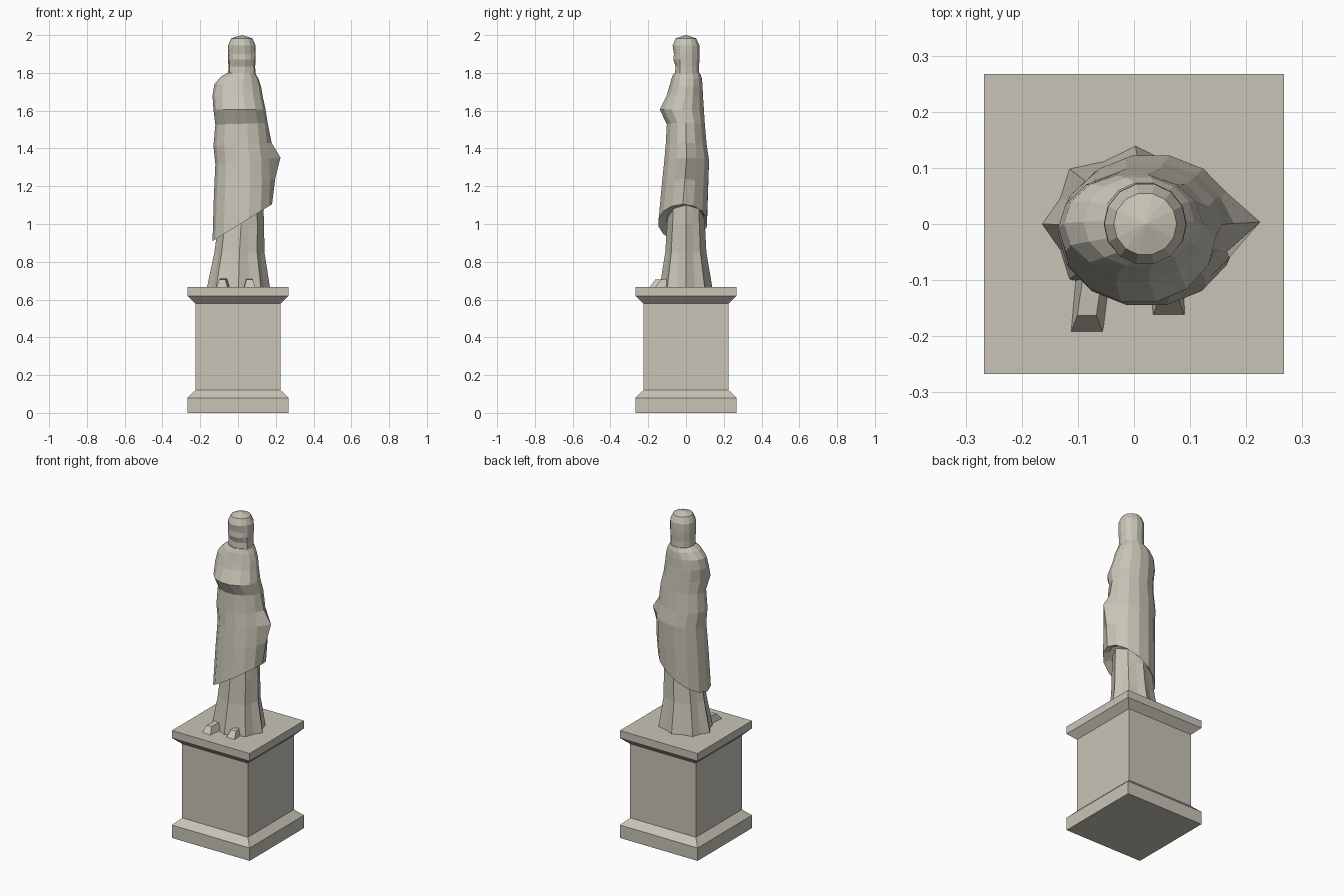
import bpy
import bmesh
from math import sin, cos, tau

cube = bpy.data.objects.get("Cube")
if cube:
    bpy.data.objects.remove(cube, do_unlink=True)

stone = bpy.data.materials.new("warm grey stone")
stone.use_nodes = True
COLOUR = (0.58, 0.55, 0.47, 1)
stone.diffuse_color = COLOUR
bsdf = stone.node_tree.nodes["Principled BSDF"]
bsdf.inputs["Base Color"].default_value = COLOUR
bsdf.inputs["Roughness"].default_value = 0.9


def loft(name, rings, cap_top=True):
    """Skin a stack of equal-length point rings, listed from bottom to top."""
    bm = bmesh.new()
    rows = [[bm.verts.new(p) for p in ring] for ring in rings]
    for low, high in zip(rows, rows[1:]):
        for i in range(len(low)):
            j = (i + 1) % len(low)
            bm.faces.new((low[i], low[j], high[j], high[i]))
    bm.faces.new(rows[0][::-1])
    if cap_top:
        bm.faces.new(rows[-1])
    bmesh.ops.recalc_face_normals(bm, faces=bm.faces)
    mesh = bpy.data.meshes.new(name)
    bm.to_mesh(mesh)
    bm.free()
    mesh.materials.append(stone)
    obj = bpy.data.objects.new(name, mesh)
    bpy.context.collection.objects.link(obj)
    return obj


def oval(sides, z, x0, x1, y0, y1, tilt=0, elbow=0, pleat=0):
    """Oval ring between x and y limits; tilt slopes it, pleat notches it."""
    ring = []
    for i in range(sides):
        a = tau * i / sides
        r = 1 - pleat * (i % 2)
        x = (x0 + x1) / 2 + r * cos(a) * (x1 - x0) / 2
        y = (y0 + y1) / 2 + r * sin(a) * (y1 - y0) / 2
        if i == 0:
            x += elbow
        ring.append((x, y, z + tilt * x))
    return ring


def square(z, h):
    return [(-h, -h, z), (h, -h, z), (h, h, z), (-h, h, z)]


# Plinth with splayed base and cornice
loft("plinth", [square(z, h) for z, h in (
    (0, .267), (.08, .267), (.12, .226), (.58, .226), (.62, .267), (.667, .267))])

# Pleated under-robe
loft("pleated_skirt", [oval(16, z, *box, pleat=p) for z, p, *box in (
    (.66, .13, -.165, .17, -.14, .14),
    (.85, .1, -.125, .14, -.11, .108),
    (1.0, .08, -.105, .138, -.1, .1),
    (1.2, .05, -.1, .13, -.09, .09))])

# Shawl: slanting hem, bent elbow on the left, arm held across the chest
shawl = [oval(14, z, *box, tilt=t, elbow=e) for z, t, e, *box in (
    (1.02, .6, 0, -.115, .15, -.11, .095),
    (.993, .62, 0, -.135, .18, -.148, .114),
    (1.18, .3, .012, -.128, .185, -.132, .12),
    (1.33, .1, .045, -.12, .18, -.118, .125),
    (1.42, .05, .01, -.13, .168, -.11, .112),
    (1.53, .03, 0, -.12, .157, -.104, .102),
    (1.605, 0, 0, -.13, .146, -.142, .098),
    (1.68, 0, 0, -.135, .13, -.105, .092),
    (1.735, -.05, 0, -.125, .122, -.088, .09),
    (1.775, -.05, 0, -.09, .108, -.077, .085),
    (1.80, 0, 0, -.055, .09, -.065, .075))]
loft("draped_shawl", shawl)

# Veiled head, with the face set back under the brow
head = []
for z, r, recess in ((1.74, .078, 0), (1.80, .072, .012), (1.835, .071, .014),
                     (1.87, .073, .004), (1.90, .074, .008), (1.945, .073, 0),
                     (1.983, .056, 0), (2.0, .002, 0)):
    ring = oval(14, z, .02 - r, .02 + r, -r, r)
    head.append([(x, y + recess if y < -.045 else y, h) for x, y, h in ring])
loft("veiled_head", head)

# Toes peeping out from the robe
for name, x, toe, shift in (("right_foot", -.072, -.197, -.012),
                            ("left_foot", .058, -.167, .004)):
    rows = []
    for z, w, front in ((.66, .03, toe), (.705, .017, toe + .034)):
        rows.append([(x - w + shift, front, z), (x + w + shift, front, z),
                     (x + w, -.08, z + .008), (x - w, -.08, z + .008)])
    loft(name, rows)
